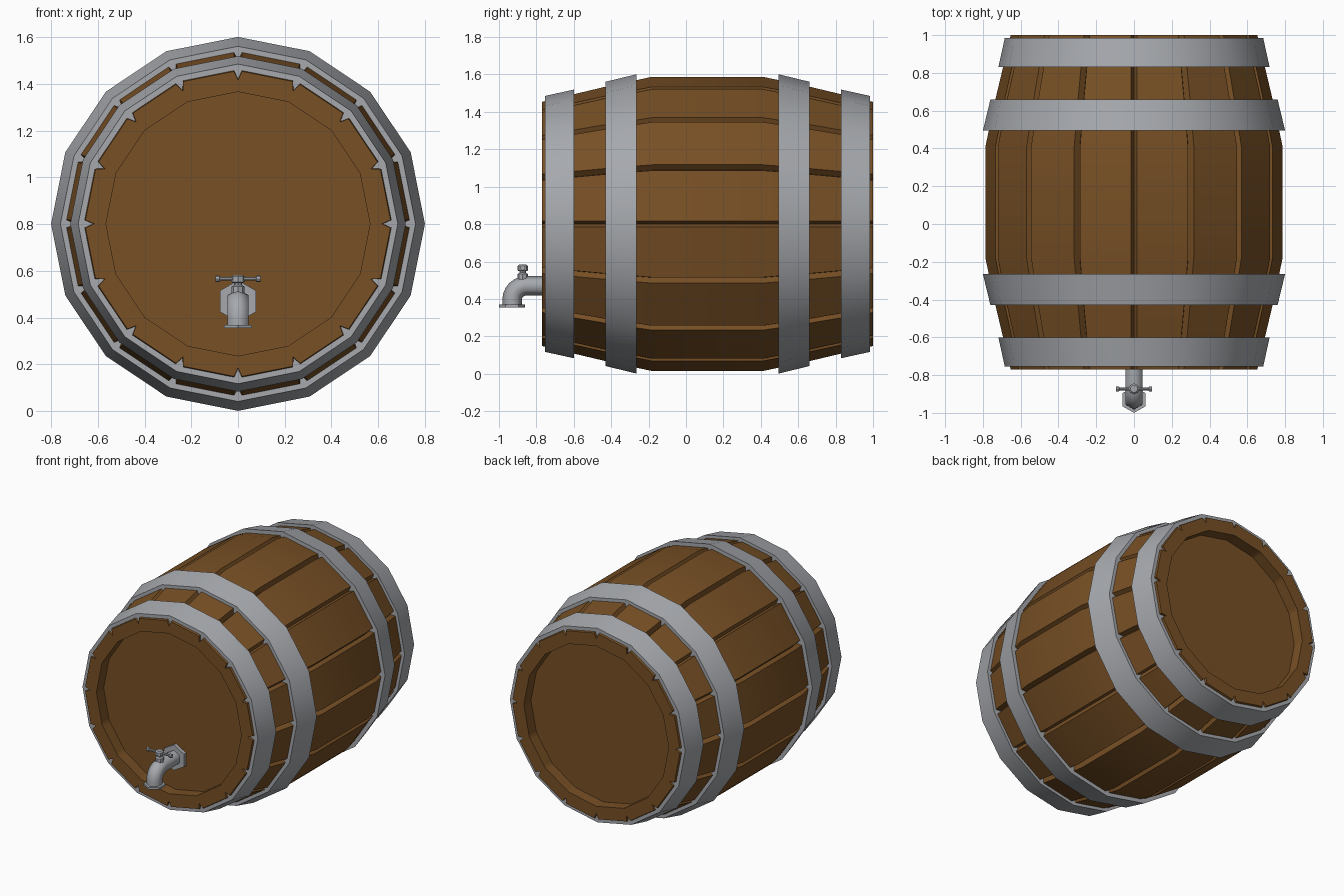
import bpy, bmesh, math
from mathutils import Vector as V

if "Cube" in bpy.data.objects:
    bpy.data.objects.remove(bpy.data.objects["Cube"])

X, Y, Z = V((1, 0, 0)), V((0, 1, 0)), V((0, 0, 1))
SIDES, CZ, MID = 16, 0.801, 0.115      # barrel sides, axis height, middle along y


def material(name, rgb):
    m = bpy.data.materials.new(name)
    m.diffuse_color = (*rgb, 1)
    m.use_nodes = True
    m.node_tree.nodes["Principled BSDF"].inputs["Base Color"].default_value = m.diffuse_color
    return m


WOOD = material("brown wood", (0.185, 0.079, 0.018))
STEEL = material("grey steel", (0.38, 0.395, 0.42))


def skin(name, rings, mat, closed=False, angle=30):
    """Bridge rings of points; cap the ends, or join last ring to first."""
    bm = bmesh.new()
    rows = [[bm.verts.new(p) for p in r] for r in rings]
    n = len(rows[0])
    pairs = list(zip(rows, rows[1:]))
    if closed:
        pairs.append((rows[-1], rows[0]))
    else:
        bm.faces.new(rows[0])
        bm.faces.new(rows[-1])
    for a, b in pairs:
        for i in range(n):
            j = (i + 1) % n
            bm.faces.new((a[i], a[j], b[j], b[i]))
    bmesh.ops.recalc_face_normals(bm, faces=bm.faces)
    me = bpy.data.meshes.new(name)
    bm.to_mesh(me)
    bm.free()
    me.materials.append(mat)
    ob = bpy.data.objects.new(name, me)
    bpy.context.collection.objects.link(ob)
    bpy.ops.object.select_all(action='DESELECT')
    ob.select_set(True)
    bpy.context.view_layer.objects.active = ob
    bpy.ops.object.shade_smooth_by_angle(angle=math.radians(angle))
    return ob


def ring(c, u, v, r, n):
    """Regular polygon with its first corner towards u."""
    return [c + r * (math.cos(t) * u + math.sin(t) * v)
            for t in (2 * math.pi * i / n for i in range(n))]


def stave_ring(r, y, depth, half=0.017):
    """Barrel section: polygon with a V groove at every corner."""
    cs = ring(V((0, y, CZ)), Z, X, r, SIDES)
    pts = []
    for i, c in enumerate(cs):
        prev, nxt = cs[i - 1], cs[(i + 1) % SIDES]
        axis = V((0, y, CZ))
        pts += [c + (prev - c).normalized() * half,
                c + (axis - c).normalized() * depth,
                c + (nxt - c).normalized() * half]
    return pts


# Barrel body with grooved staves and recessed heads
half_profile = [(0.565, 0.805, 0), (0.565, 0.885, 0), (0.656, 0.885, 0.04),
                (0.737, 0.545, 0.04), (0.79, 0.295, 0.04)]
profile = [(r, MID - d, g) for r, d, g in half_profile]
profile += [(r, MID + d, g) for r, d, g in reversed(half_profile)]
skin("barrel_body", [stave_ring(*p) for p in profile], WOOD)

# Four steel hoops, mirrored about the middle
for side, label in ((-1, "front"), (1, "back")):
    for kind, r0, d0, r1, d1 in (("outer", 0.684, 0.87, 0.718, 0.715),
                                 ("inner", 0.760, 0.545, 0.80, 0.38)):
        section = [(r0, d0), (r1, d1), (r1 - 0.08, d1), (r0 - 0.075, d0)]
        skin(f"{label}_{kind}_hoop",
             [ring(V((0, MID + side * d, CZ)), Z, X, r, SIDES) for r, d in section],
             STEEL, closed=True)


def turned(name, base, axis, u, v, prof, n, angle=30):
    """Turned part: prof is (radius, distance along axis)."""
    skin(name, [ring(base + axis * h, u, v, r, n) for r, h in prof], STEEL, angle=angle)


# Tap: wall flange, bent spout and lip
TZ = 0.47
turned("tap_flange", V((0, -0.68, TZ)), Y, Z, X, [(0.09, 0), (0.09, -0.035)], 6)
bend, end_y = 0.075, -0.93
rings = [ring(V((0, -0.68, TZ)), Z, X, 0.052, 6)]
for k in range(7):
    t = math.pi / 2 * k / 6
    normal = math.cos(t) * Z - math.sin(t) * Y
    rings.append(ring(V((0, end_y + bend, TZ - bend)) + bend * normal, normal, X, 0.052, 6))
rings.append(ring(V((0, end_y, 0.36)), -Y, X, 0.052, 6))
skin("tap_spout", rings, STEEL, angle=61)
turned("spout_lip", V((0, end_y, 0.355)), Z, -Y, X, [(0.07, 0), (0.07, 0.014)], 6)

# Valve stem and cross handle
VY = -0.873
turned("valve_stem", V((0, VY, 0)), Z, X, Y,
       [(0.027, 0.49), (0.027, 0.533), (0.017, 0.54), (0.017, 0.548), (0.029, 0.552),
        (0.029, 0.575), (0.02, 0.583)], 8)
turned("valve_handle", V((0, VY, 0.566)), X, Z, Y,
       [(0.014, -0.096), (0.014, -0.08), (0.008, -0.076), (0.008, 0.076),
        (0.014, 0.08), (0.014, 0.096)], 8)
